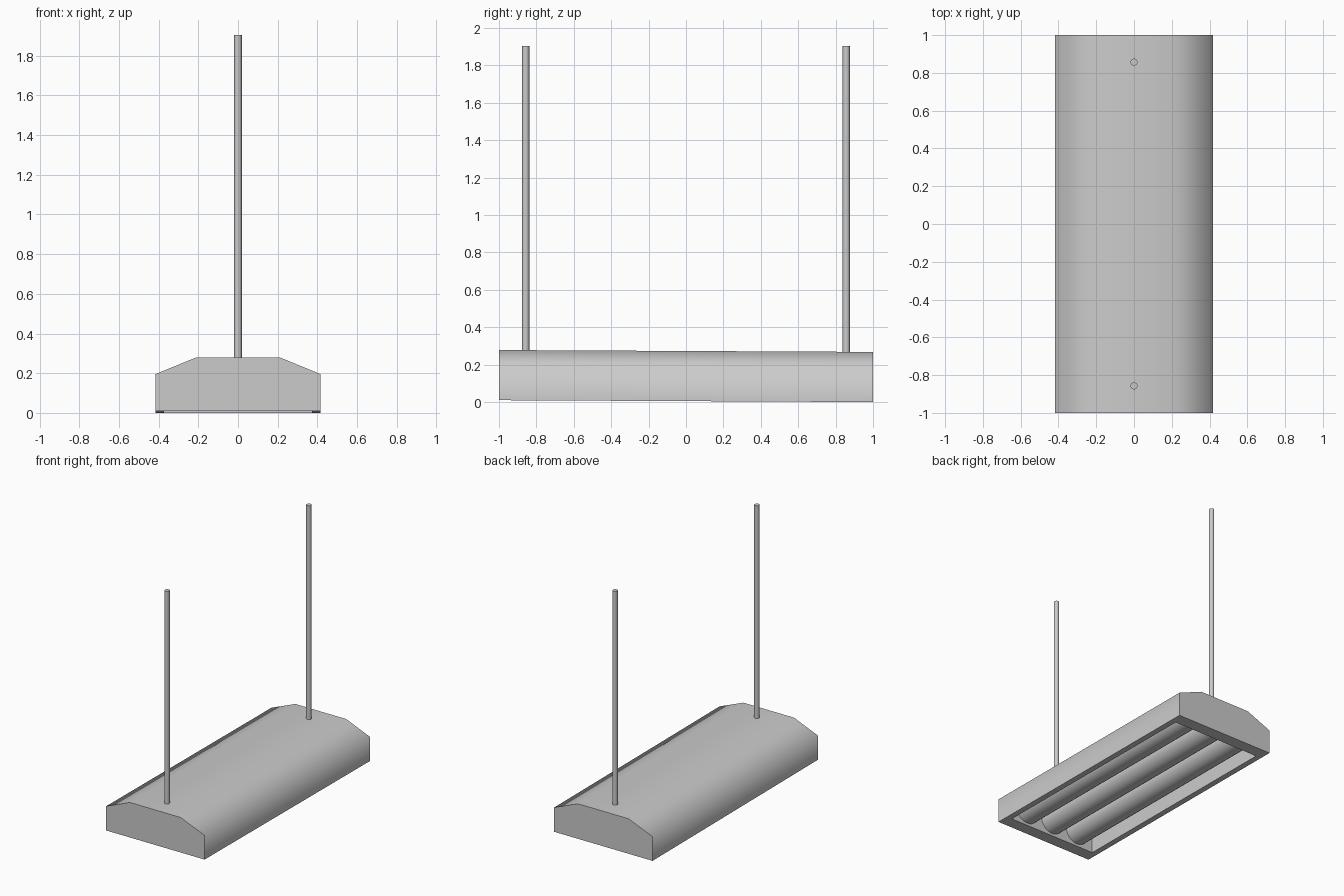
import bpy, bmesh, math
from mathutils import Matrix, Vector

if "Cube" in bpy.data.objects:
    bpy.data.objects.remove(bpy.data.objects["Cube"])

def tilt(y):
    # the lamp body hangs slightly higher at the front end
    return 0.005 * (1 - y)

def finish(bm, name, angle):
    bmesh.ops.recalc_face_normals(bm, faces=bm.faces)
    me = bpy.data.meshes.new(name)
    bm.to_mesh(me)
    bm.free()
    ob = bpy.data.objects.new(name, me)
    bpy.context.collection.objects.link(ob)
    bpy.ops.object.select_all(action='DESELECT')
    ob.select_set(True)
    bpy.context.view_layer.objects.active = ob
    bpy.ops.object.shade_smooth_by_angle(angle=math.radians(angle))
    return ob

def bridge(bm, a, b, closed=True):
    n = len(a)
    for i in range(n if closed else n - 1):
        j = (i + 1) % n
        bm.faces.new((a[i], a[j], b[j], b[i]))

def cylinder(name, r, length, sides, matrix, tilted=False):
    bm = bmesh.new()
    bmesh.ops.create_cone(bm, cap_ends=True, segments=sides, radius1=r, radius2=r,
                          depth=length, matrix=matrix)
    if tilted:
        for v in bm.verts:
            v.co.z += tilt(v.co.y)
    return finish(bm, name, 40)

# Housing: faceted hood profile with an open recess underneath
half = [(0.417, 0.0), (0.417, 0.185), (0.215, 0.268)]
profile = half + [(-x, z) for x, z in reversed(half)]
bm = bmesh.new()
front, back = [[bm.verts.new((x, y, z)) for x, z in profile] for y in (-1, 1)]
bridge(bm, front, back, closed=False)
bm.faces.new(front)
bm.faces.new(back)

# Bottom rim, recess walls and recess ceiling
def rect(x, y, z):
    return [bm.verts.new((sx * x, sy * y, z)) for sx, sy in ((1, -1), (-1, -1), (-1, 1), (1, 1))]

outer = [front[0], front[-1], back[-1], back[0]]
lip = rect(0.372, 0.905, 0)
ceiling = rect(0.372, 0.905, 0.17)
bridge(bm, outer, lip)
bridge(bm, lip, ceiling)
bm.faces.new(ceiling)
for v in bm.verts:
    v.co.z += tilt(v.co.y)
finish(bm, "housing", 75)

# Three lamp tubes running the length of the recess
for i, x in enumerate((-0.23, 0, 0.23)):
    m = Matrix.Translation(Vector((x, 0, 0.115))) @ Matrix.Rotation(math.pi / 2, 4, 'X')
    cylinder(f"lamp_tube_{i + 1}", 0.097, 1.81, 24, m, tilted=True)

# Two hanging rods
for name, y in (("front_rod", -0.857), ("back_rod", 0.857)):
    cylinder(name, 0.019, 1.645, 12, Matrix.Translation(Vector((0, y, 1.0825))))
